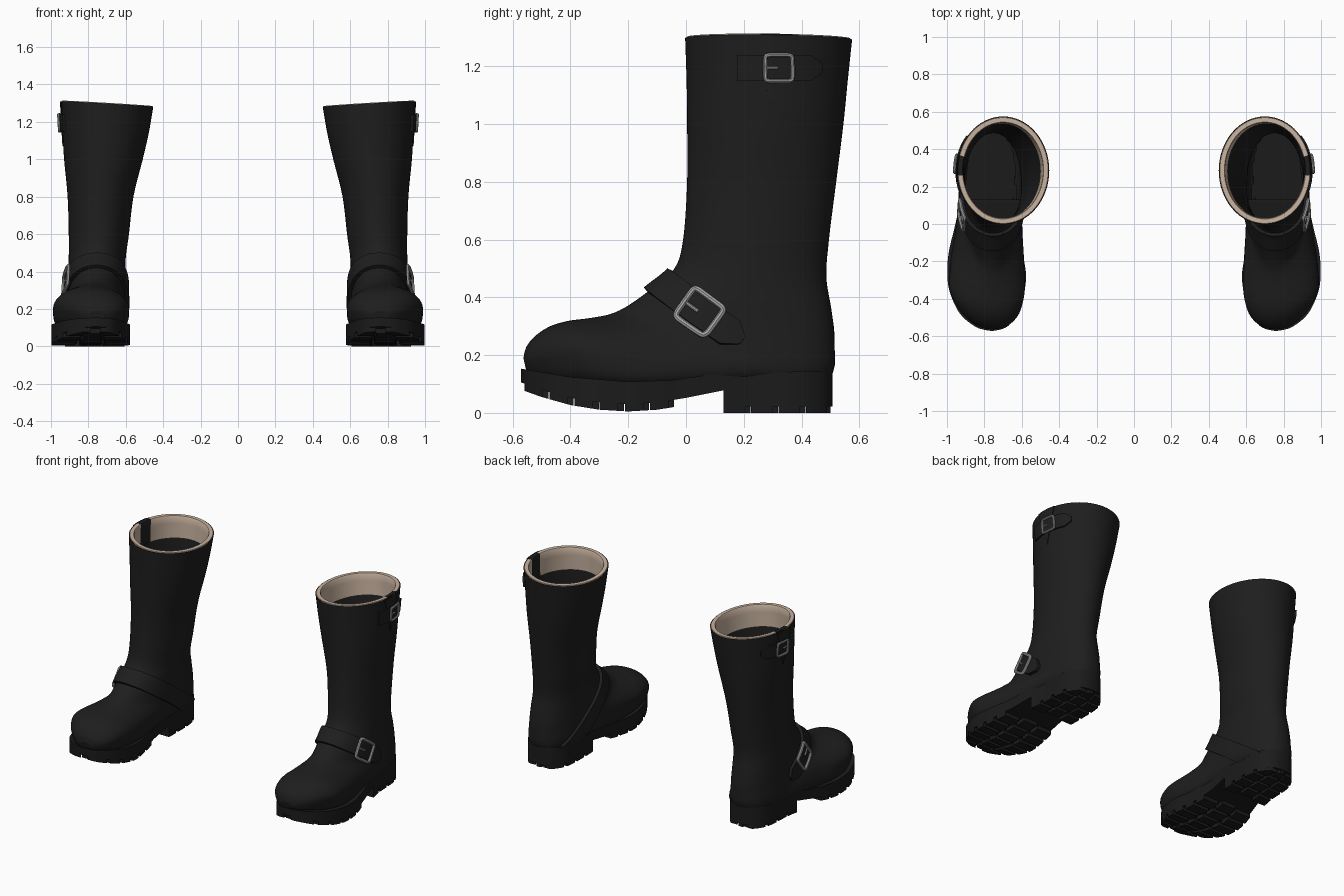
import bpy, bmesh, math
from mathutils import Vector
from mathutils.bvhtree import BVHTree

if "Cube" in bpy.data.objects:
    bpy.data.objects.remove(bpy.data.objects["Cube"])


def material(name, c):
    m = bpy.data.materials.new(name)
    m.diffuse_color = (*c, 1)
    m.use_nodes = True
    m.node_tree.nodes["Principled BSDF"].inputs["Base Color"].default_value = m.diffuse_color
    return m


LEATHER = material("black leather", (0.013, 0.013, 0.013))
RUBBER = material("black rubber", (0.011, 0.011, 0.011))
LINING = material("beige lining", (0.58, 0.45, 0.35))
METAL = material("buckle metal", (0.38, 0.38, 0.38))


def finish(ob, angle=40):
    # smooth shading and mirrored second boot
    bpy.ops.object.select_all(action='DESELECT')
    ob.select_set(True)
    bpy.context.view_layer.objects.active = ob
    bpy.ops.object.shade_smooth_by_angle(angle=math.radians(angle))
    m = ob.modifiers.new("other_boot", 'MIRROR')
    m.use_mirror_merge = False


def add(name, bm, *mats):
    me = bpy.data.meshes.new(name)
    bm.to_mesh(me)
    for m in mats:
        me.materials.append(m)
    ob = bpy.data.objects.new(name, me)
    bpy.context.collection.objects.link(ob)
    finish(ob)


def spline(pts, k):
    # Catmull-Rom through tuples
    p = [pts[0]] + list(pts) + [pts[-1]]
    out = []
    for i in range(1, len(p) - 2):
        for s in range(k):
            t = s / k
            out.append(tuple(0.5 * (2 * b + (c - a) * t + (2 * a - 5 * b + 4 * c - d) * t * t
                                    + (3 * b - a - 3 * c + d) * t ** 3)
                             for a, b, c, d in zip(*p[i - 1:i + 3])))
    return out + [tuple(pts[-1])]


def lerp(table, x):
    if x <= table[0][0]:
        return table[0][1]
    for (a, va), (b, vb) in zip(table, table[1:]):
        if x <= b:
            return va + (vb - va) * (x - a) / max(b - a, 1e-6)
    return table[-1][1]


# Upper: rings as front (y, z), back (y, z), half width, x centre, back squareness
RINGS = [(-.003, 1.298, .575, 1.292, .247, .700, 2), (.002, 1.15, .56, 1.15, .231, .708, 2),
         (.004, 1.0, .545, 1.0, .21, .72, 2), (.004, .8, .52, .8, .176, .735, 2),
         (-.01, .6, .495, .6, .161, .744, 2), (-.04, .5, .486, .47, .153, .752, 2),
         (-.12, .43, .503, .36, .153, .756, 2.2), (-.18, .385, .514, .25, .155, .757, 2.4),
         (-.23, .355, .493, .12, .159, .76, 2.7), (-.27, .34, .30, .10, .168, .768, 3.2),
         (-.31, .332, .08, .09, .181, .776, 3.5), (-.35, .326, -.12, .08, .197, .784, 4),
         (-.41, .318, -.27, .085, .202, .785, 4), (-.47, .30, -.37, .095, .18, .775, 4),
         (-.52, .268, -.45, .105, .145, .764, 4), (-.552, .23, -.52, .12, .092, .758, 3),
         (-.563, .19, -.552, .14, .04, .756, 2)]
N = 64


def ring(r):
    fy, fz, by, bz, w, xc, nb = r
    out = []
    for j in range(N):
        t = 2 * math.pi * j / N
        c, s = math.cos(t), math.sin(t)
        e = 2 / (nb if c < 0 else 2)
        h = math.copysign(abs(c) ** e, c)
        x = math.copysign(abs(s) ** e, s) * w
        z = (fz + bz) / 2 + (fz - bz) / 2 * h
        tilt = .06 * x * min(1, max(0, (z - .9) / .4))
        out.append(Vector((xc + x, (fy + by) / 2 + (fy - by) / 2 * h, z + tilt)))
    return out


def loft(rows, flip=False):
    bm = bmesh.new()
    vs = [[bm.verts.new(p) for p in row] for row in rows]
    for a, b in zip(vs, vs[1:]):
        for j in range(N):
            k = (j + 1) % N
            q = (a[j], b[j], b[k], a[k])
            bm.faces.new(q[::-1] if flip else q)
    return bm, vs


def drop(bm, rule):
    bm.normal_update()
    kill = [f for f in bm.faces if rule(f.normal, f.calc_center_median())]
    bmesh.ops.delete(bm, geom=kill, context='FACES')


rows = [ring(r) for r in spline(RINGS, 5)]
upper, vs = loft(rows)
upper.faces.new(vs[-1])
upper.normal_update()
bvh = BVHTree.FromBMesh(upper)
shell = upper.copy()
drop(shell, lambda n, c: n.z < -.8 and c.z < .14 and c.y > .12)  # heel floor open to the tread
add("boot_upper", shell, LEATHER)


# Lining: flat rim and inner wall, with a dark gusset strip on the outer side
def inset(row, d, dz=0):
    c = sum(row, Vector()) / N
    return [p - (p - c).normalized() * d + Vector((0, 0, dz)) for p in row]


lining, _ = loft([inset(rows[0], .003), inset(rows[0], .006, .004), inset(rows[0], .03, .004),
                  inset(rows[0], .034, -.002), inset(rows[2], .03), inset(rows[5], .024)], True)
for f in lining.faces:
    c = f.calc_center_median()
    f.material_index = int(c.x > .8 and .25 < c.y < .36)
add("shaft_lining", lining, LINING, LEATHER)


# Straps: slices of the upper, raised along its surface
def patch(name, planes, thick):
    bm = upper.copy()
    for (y, z), (ny, nz), outer_only in planes:
        co, no = Vector((0, y, z)), Vector((0, ny, nz))

        def chosen(f):
            return not outer_only or f.calc_center_median().x > .75
        fs = [f for f in bm.faces if chosen(f)]
        geom = fs + list({e for f in fs for e in f.edges}) + list({v for f in fs for v in f.verts})
        bmesh.ops.bisect_plane(bm, geom=geom, plane_co=co, plane_no=no)
        kill = [f for f in bm.faces if chosen(f) and (f.calc_center_median() - co).dot(no) > 0]
        bmesh.ops.delete(bm, geom=kill, context='FACES')
    if name != "instep_strap":
        kill = [f for f in bm.faces if f.calc_center_median().x < .75]
        bmesh.ops.delete(bm, geom=kill, context='FACES')
    ext = bmesh.ops.extrude_face_region(bm, geom=bm.faces[:])
    for v in ext['geom']:
        if isinstance(v, bmesh.types.BMVert):
            v.co += bvh.find_nearest(v.co)[1] * thick
    add(name, bm, LEATHER)


def tip(y, z, ang):
    # planes that cut a blunt point at a strap end
    out = [((y, z), (math.cos(ang), math.sin(ang)), True)]
    for s in (-1, 1):
        for deg, back in ((30, .006), (55, .014)):
            a = ang + s * math.radians(deg)
            out.append(((y + back * math.cos(a), z + back * math.sin(a)),
                        (math.cos(a), math.sin(a)), True))
    return out


A = math.radians(-36)
ny, nz = -math.sin(A), math.cos(A)
H = .053
patch("instep_strap", [((-.1 + ny * H, .46 + nz * H), (ny, nz), False),
                       ((-.1 - ny * H, .46 - nz * H), (-ny, -nz), False),
                       ((0, .14), (0, -1), False)] + tip(.195, .25, A), .02)
patch("top_strap", [((0, 1.24), (0, 1), False), ((0, 1.15), (0, -1), False),
                    ((.18, 0), (-1, 0), False)] + tip(.465, 1.195, 0), .012)
patch("gusset", [((.295, 1.07), (-.96, -.28), False), ((.295, 1.07), (.96, -.28), False)], .005)


# Buckles: rounded square frames and prongs laid on the surface
def wire(name, pts, lift, radius, cyclic):
    cu = bpy.data.curves.new(name, 'CURVE')
    cu.dimensions = '3D'
    cu.bevel_depth = radius
    cu.bevel_resolution = 2
    cu.use_fill_caps = True
    sp = cu.splines.new('POLY')
    sp.points.add(len(pts) - 1)
    sp.use_cyclic_u = cyclic
    for p, (y, z) in zip(sp.points, pts):
        loc, nor, _, _ = bvh.ray_cast(Vector((2, y, z)), Vector((-1, 0, 0)))
        p.co = (*(loc + nor * lift), 1)
    cu.materials.append(METAL)
    ob = bpy.data.objects.new(name, cu)
    bpy.context.collection.objects.link(ob)
    bpy.ops.object.select_all(action='DESELECT')
    ob.select_set(True)
    bpy.context.view_layer.objects.active = ob
    bpy.ops.object.convert(target='MESH')
    finish(bpy.context.view_layer.objects.active)


def buckle(name, y, z, ang, h, lift, radius):
    def at(u, v):
        return (y + u * math.cos(ang) - v * math.sin(ang), z + u * math.sin(ang) + v * math.cos(ang))

    def sq(c):
        return math.copysign(abs(c) ** .25, c) * h
    ts = [2 * math.pi * i / 48 for i in range(48)]
    wire(name + "_buckle", [at(sq(math.cos(t)), sq(math.sin(t))) for t in ts], lift, radius, True)
    wire(name + "_prong", [at(-h, 0), at(-h * .5, 0), at(-h * .1, 0)], lift, radius * .6, False)


buckle("instep", .05, .345, A, .062, .022, .0105)
buckle("top", .32, 1.195, 0, .045, .017, .0075)

# Sole outline: inner and outer edges from heel to toe
INNER = [(.757, .507), (.71, .502), (.66, .47), (.614, .38), (.607, .2), (.612, 0), (.595, -.15),
         (.577, -.29), (.605, -.43), (.66, -.53), (.70, -.56), (.757, -.572)]
OUTER = [(.757, .507), (.805, .502), (.856, .47), (.899, .38), (.913, .2), (.955, 0), (.99, -.15),
         (.998, -.27), (.983, -.37), (.93, -.48), (.855, -.545), (.805, -.565), (.757, -.572)]
IN, OUT = [sorted((y, x) for x, y in spline(e, 8)) for e in (INNER, OUTER)]
BOTTOM = [(-.57, .105), (-.5, .08), (-.4, .052), (-.3, .036), (-.2, .03), (-.1, .036),
          (0, .052), (.13, .078), (.51, .08)]
TOP = [(-.57, .153), (-.4, .124), (-.2, .108), (-.05, .113), (.12, .138), (.51, .145)]


def slab(bm, y0, y1, n, f0, f1, zb, zt):
    # block between two y stations, spanning a fraction of the sole width
    prev = None
    for i in range(n + 1):
        y = (y0 + y1) / 2 - (y1 - y0) / 2 * math.cos(math.pi * i / n)
        a, b = lerp(IN, y), lerp(OUT, y)
        xl, xr = a + (b - a) * f0, a + (b - a) * f1 + 1e-4
        row = [bm.verts.new(p) for p in ((xl, y, zb(y)), (xr, y, zb(y)), (xr, y, zt(y)), (xl, y, zt(y)))]
        if prev:
            for j in range(4):
                k = (j + 1) % 4
                bm.faces.new((prev[j], row[j], row[k], prev[k]))
        if i in (0, n):
            bm.faces.new(row)
        prev = row
    bmesh.ops.recalc_face_normals(bm, faces=bm.faces[:])


def sole_bottom(y):
    return lerp(BOTTOM, y)


# Sole, and a hollow heel so the tread shows inside the boot
bm = bmesh.new()
slab(bm, -.572, .13, 60, 0, 1, sole_bottom, lambda y: lerp(TOP, y))
add("sole", bm, RUBBER)
bm = bmesh.new()
slab(bm, .13, .507, 30, 0, 1, lambda y: .022, lambda y: lerp(TOP, y))
drop(bm, lambda n, c: n.z > .7)
add("heel", bm, RUBBER)

# Tread lugs under the forefoot and heel, staggered across the width
bm = bmesh.new()
for f0, f1, shift in ((0, .3, 0), (.36, .64, .02), (.7, 1, 0)):
    for i in range(6):
        y = -.56 + .087 * i + shift
        slab(bm, y, y + .064, 6, f0, f1, lambda y: sole_bottom(y) - .025, lambda y: sole_bottom(y))
    for i in range(4):
        y = .13 + .095 * i + shift
        slab(bm, y, min(y + .074, .5), 6, f0, f1, lambda y: 0, lambda y: .022)
drop(bm, lambda n, c: n.z > .7)
add("tread_lugs", bm, RUBBER)
